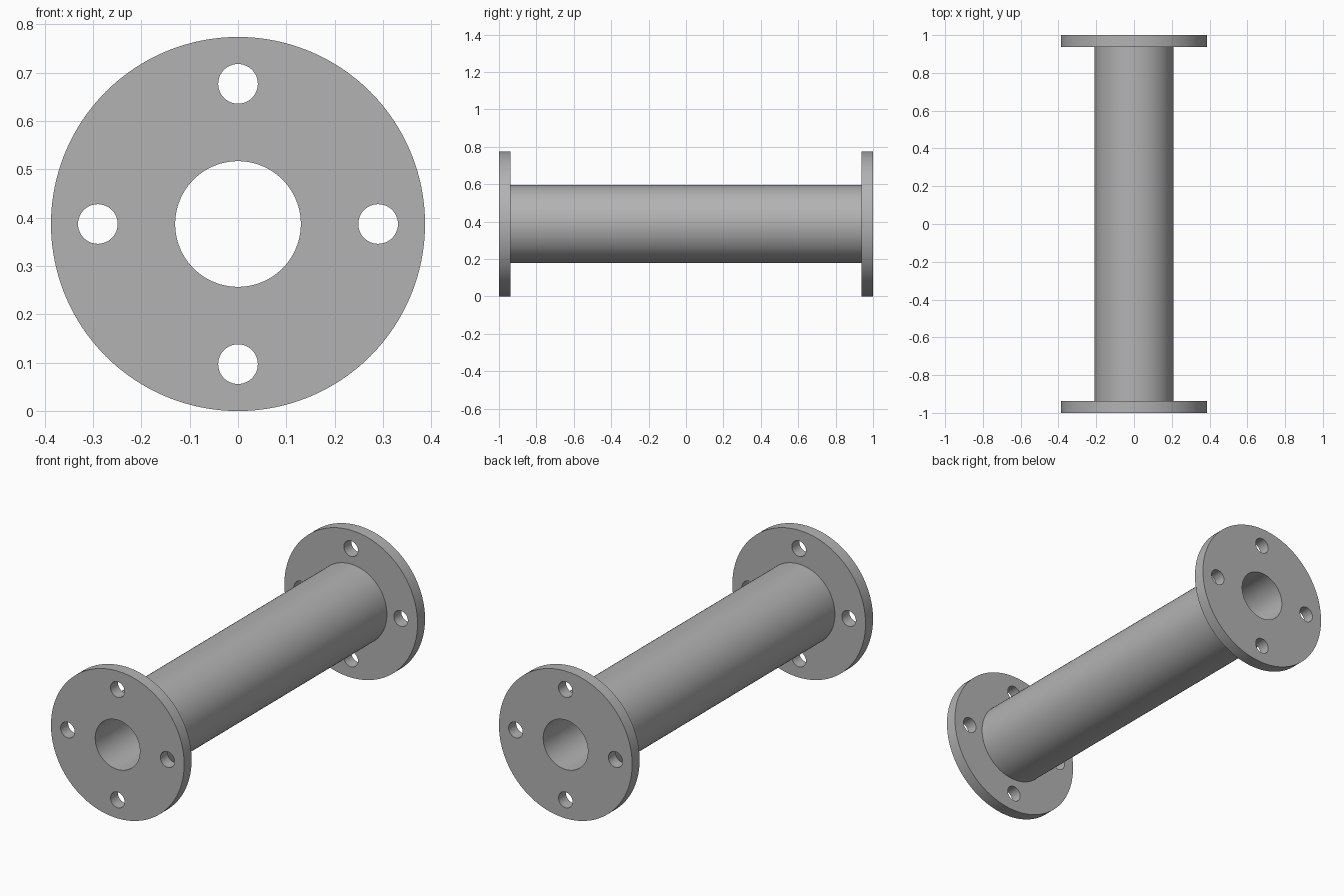
import bpy, bmesh, math
from mathutils import Matrix, Vector

cube = bpy.data.objects.get("Cube")
if cube:
    bpy.data.objects.remove(cube, do_unlink=True)

# Main dimensions
FLANGE_R, PIPE_R, BORE_R = 0.387, 0.209, 0.13
BOLT_R, BOLT_CIRCLE = 0.041, 0.29
END, INNER = 1.0, 0.9375
SEGMENTS = 128

steel = bpy.data.materials.new("steel_grey")
steel.use_nodes = True
colour = (0.45, 0.45, 0.45, 1)
steel.diffuse_color = colour
steel.node_tree.nodes["Principled BSDF"].inputs["Base Color"].default_value = colour


def add_object(name, bm):
    bmesh.ops.recalc_face_normals(bm, faces=bm.faces)
    mesh = bpy.data.meshes.new(name)
    bm.to_mesh(mesh)
    bm.free()
    mesh.materials.append(steel)
    obj = bpy.data.objects.new(name, mesh)
    bpy.context.collection.objects.link(obj)
    obj.location.z = FLANGE_R
    return obj


# Pipe, bore and both flanges: one closed profile revolved about the y axis
half = [(BORE_R, END), (FLANGE_R, END), (FLANGE_R, INNER), (PIPE_R, INNER)]
profile = half + [(r, -y) for r, y in reversed(half)]
bm = bmesh.new()
verts = [bm.verts.new((r, y, 0)) for r, y in profile]
edges = [bm.edges.new((v, verts[i - 1])) for i, v in enumerate(verts)]
bmesh.ops.spin(bm, geom=verts + edges, cent=(0, 0, 0), axis=(0, 1, 0),
               angle=math.tau, steps=SEGMENTS, use_merge=True)
bmesh.ops.remove_doubles(bm, verts=bm.verts, dist=0.0001)
pipe = add_object("flanged_pipe", bm)

# Bolt hole cutters, each running through both flanges
bm = bmesh.new()
for i in range(4):
    a = i * math.pi / 2
    centre = Vector((math.cos(a), 0, math.sin(a))) * BOLT_CIRCLE
    bmesh.ops.create_cone(bm, cap_ends=True, segments=48, radius1=BOLT_R,
                          radius2=BOLT_R, depth=2.2 * END,
                          matrix=Matrix.Translation(centre) @ Matrix.Rotation(math.pi / 2, 4, "X"))
cutter = add_object("bolt_hole_cutter", bm)
cutter.hide_render = True

# Drill the holes, then smooth the round walls
bpy.ops.object.select_all(action="DESELECT")
pipe.select_set(True)
bpy.context.view_layer.objects.active = pipe
drill = pipe.modifiers.new("bolt_holes", "BOOLEAN")
drill.operation = "DIFFERENCE"
drill.solver = "EXACT"
drill.object = cutter
bpy.context.view_layer.update()
bpy.ops.object.modifier_apply(modifier=drill.name)
bpy.data.objects.remove(cutter, do_unlink=True)
bpy.ops.object.shade_smooth_by_angle(angle=math.radians(30))
